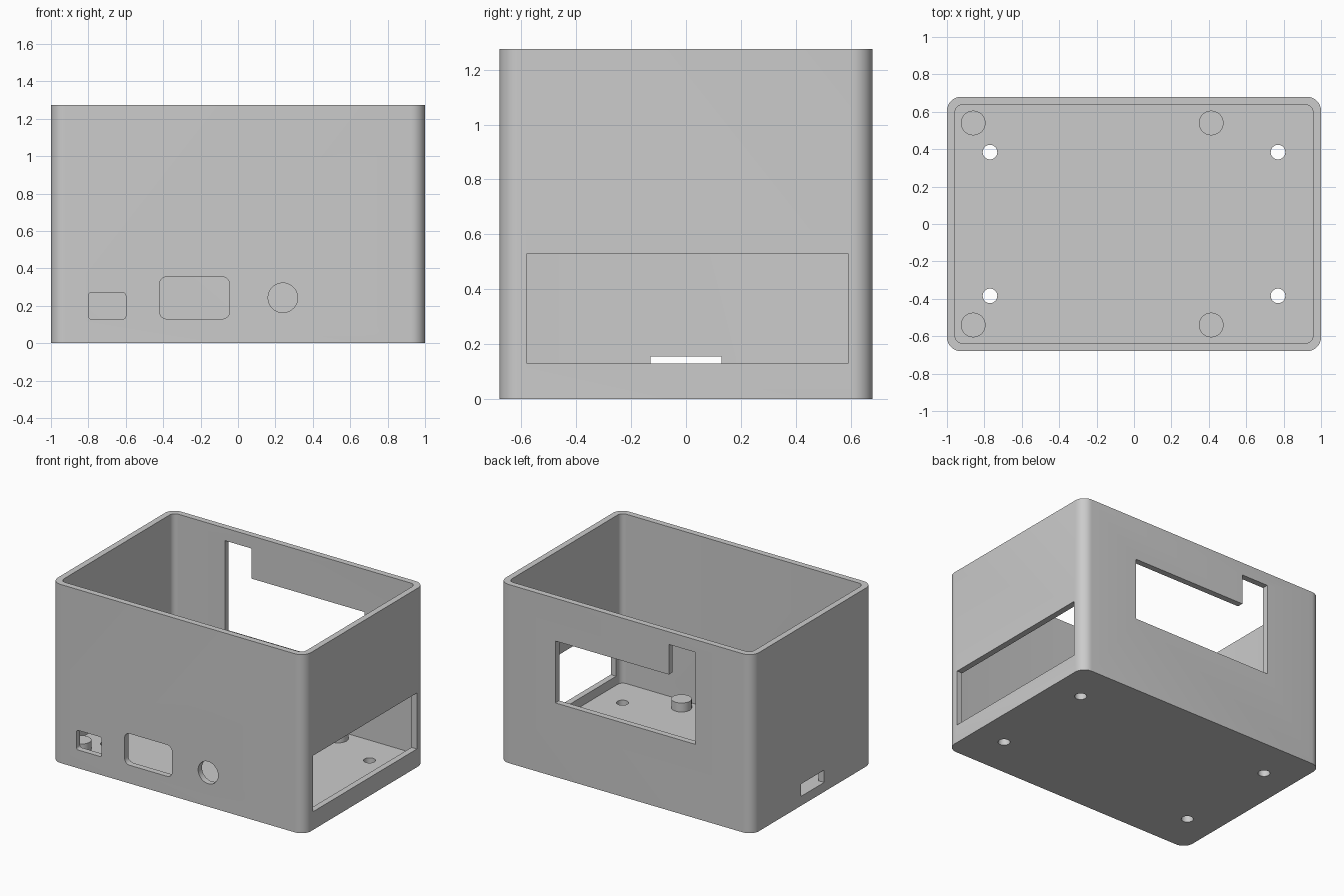
import bpy, bmesh
from math import sin, cos, pi, radians
from mathutils import Matrix, Vector

if "Cube" in bpy.data.objects:
    bpy.data.objects.remove(bpy.data.objects["Cube"], do_unlink=True)

GREY = (0.6, 0.6, 0.6, 1)
WALL, FLOOR, HEIGHT = 0.043, 0.066, 1.275
HALF_X, HALF_Y = 1.0, 0.68

plastic = bpy.data.materials.new("light grey plastic")
plastic.use_nodes = True
plastic.diffuse_color = GREY
plastic.node_tree.nodes["Principled BSDF"].inputs["Base Color"].default_value = GREY


def rounded(x0, x1, y0, y1, r, steps=8):
    """Counter-clockwise rectangle outline with rounded corners."""
    corners = [(x1 - r, y1 - r), (x0 + r, y1 - r), (x0 + r, y0 + r), (x1 - r, y0 + r)]
    return [(cx + r * cos(a), cy + r * sin(a))
            for q, (cx, cy) in enumerate(corners)
            for a in [(q + i / steps) * pi / 2 for i in range(steps + 1)]]


def box(x0, x1, y0, y1):
    return [(x0, y0), (x1, y0), (x1, y1), (x0, y1)]


def circle(cx, cy, r, n=40):
    return [(cx + r * cos(2 * pi * i / n), cy + r * sin(2 * pi * i / n)) for i in range(n)]


# Profile planes: u, v and the extrusion direction
AXES = {"z": ((1, 0, 0), (0, 1, 0), (0, 0, 1)),
        "y": ((1, 0, 0), (0, 0, 1), (0, 1, 0)),
        "x": ((0, 1, 0), (0, 0, 1), (1, 0, 0))}


def prism(name, outline, axis, start, end):
    u, v, w = (Vector(a) for a in AXES[axis])
    bm = bmesh.new()
    face = bm.faces.new([bm.verts.new(u * a + v * b + w * start) for a, b in outline])
    top = bmesh.ops.extrude_face_region(bm, geom=[face])["geom"]
    bmesh.ops.translate(bm, vec=w * (end - start),
                        verts=[g for g in top if isinstance(g, bmesh.types.BMVert)])
    bmesh.ops.recalc_face_normals(bm, faces=bm.faces)
    mesh = bpy.data.meshes.new(name)
    bm.to_mesh(mesh)
    bm.free()
    mesh.materials.append(plastic)
    ob = bpy.data.objects.new(name, mesh)
    bpy.context.collection.objects.link(ob)
    return ob


def cut(target, cutter):
    """Subtract the cutter, keep the result, drop the cutter."""
    mod = target.modifiers.new("cut", "BOOLEAN")
    mod.operation, mod.solver, mod.object = "DIFFERENCE", "EXACT", cutter
    bpy.context.view_layer.update()
    mesh = bpy.data.meshes.new_from_object(target.evaluated_get(bpy.context.evaluated_depsgraph_get()))
    target.modifiers.clear()
    target.data = mesh
    bpy.data.objects.remove(cutter, do_unlink=True)


def smooth(ob):
    bpy.ops.object.select_all(action="DESELECT")
    ob.select_set(True)
    bpy.context.view_layer.objects.active = ob
    bpy.ops.object.shade_smooth_by_angle(angle=radians(30))


# Open-topped case with rounded upright corners
case = prism("case_shell", rounded(-HALF_X, HALF_X, -HALF_Y, HALF_Y, 0.075), "z", 0, HEIGHT)
ix, iy = HALF_X - WALL, HALF_Y - WALL
cut(case, prism("cavity", rounded(-ix, ix, -iy, iy, 0.04), "z", FLOOR, HEIGHT + 0.1))

# Front ports: small socket, wide socket, round jack
front = [rounded(-0.8, -0.6, 0.13, 0.27, 0.015),
         rounded(-0.42, -0.045, 0.13, 0.355, 0.04),
         circle(0.24, 0.243, 0.079)]
for outline in front:
    cut(case, prism("front_port", outline, "y", -HALF_Y - 0.1, -HALF_Y + 0.08))

# Wide opening in one end, card slot in the other
cut(case, prism("end_opening", box(-0.58, 0.59, 0.13, 0.53), "x", HALF_X - 0.08, HALF_X + 0.1))
cut(case, prism("card_slot", box(-0.13, 0.13, FLOOR + 0.001, 0.155), "x", -HALF_X - 0.1, -HALF_X + 0.08))

# Stepped window in the back
window = [(-0.55, 0.528), (0.555, 0.528), (0.555, 0.97), (-0.34, 0.97), (-0.34, 1.185), (-0.55, 1.185)]
cut(case, prism("back_window", window, "y", HALF_Y - 0.08, HALF_Y + 0.1))

# Screw holes through the floor
for sx in (-1, 1):
    for sy in (-1, 1):
        cut(case, prism("screw_hole", circle(sx * 0.77, sy * 0.384, 0.039), "z", -0.1, 0.2))
smooth(case)

# Board standoffs
for x, end in ((-0.86, "right"), (0.413, "left")):
    for y, side in ((-0.54, "front"), (0.54, "back")):
        smooth(prism(f"standoff_{side}_{end}", circle(x, y, 0.066), "z", FLOOR - 0.01, 0.13))
